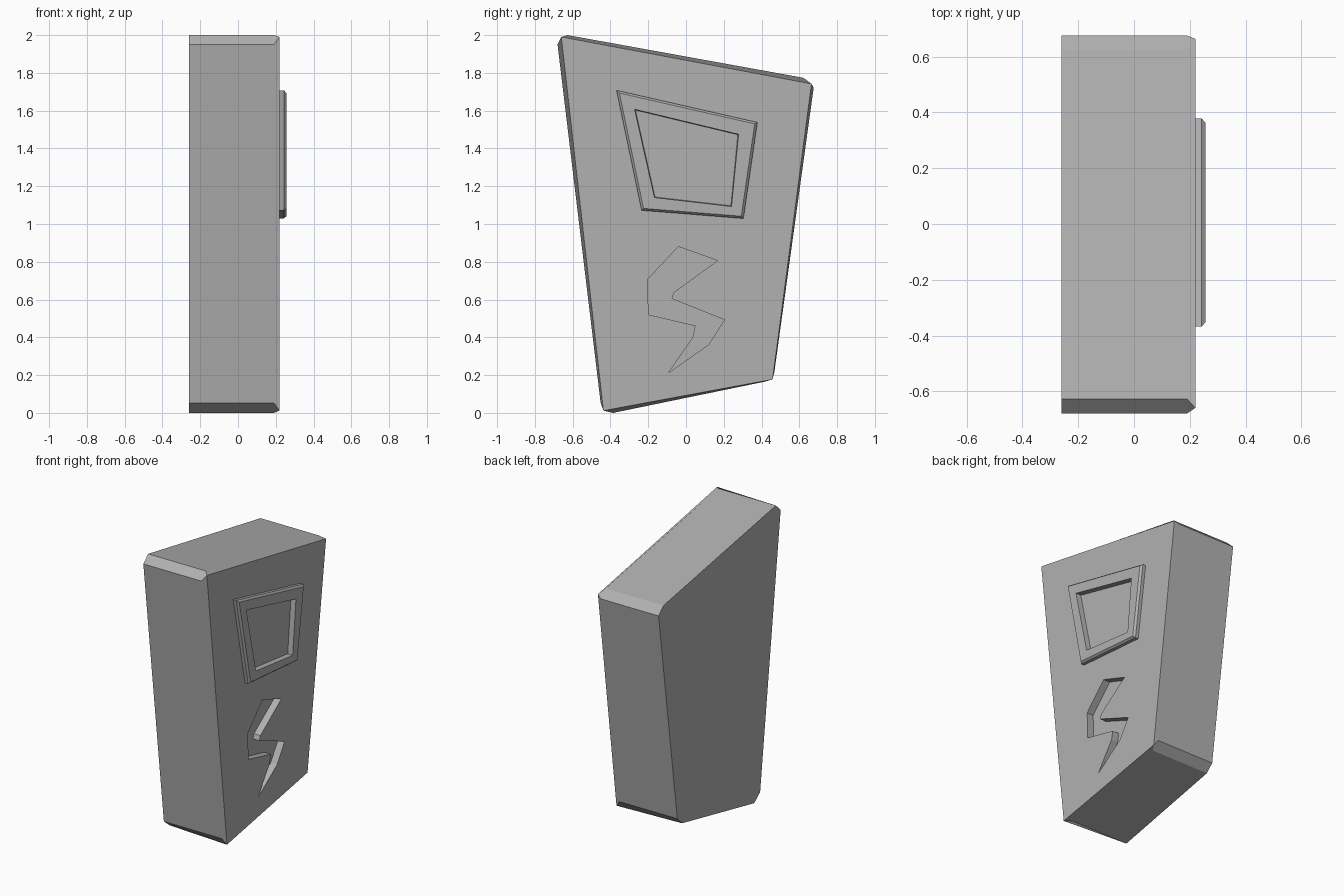
import bpy, bmesh

if "Cube" in bpy.data.objects:
    bpy.data.objects.remove(bpy.data.objects["Cube"])

# Mid-grey surface shared by every part
grey = bpy.data.materials.new("dark_grey")
grey.diffuse_color = (0.44, 0.44, 0.44, 1.0)
grey.use_nodes = True
grey.node_tree.nodes["Principled BSDF"].inputs["Base Color"].default_value = grey.diffuse_color


def make(name, verts, faces):
    me = bpy.data.meshes.new(name)
    me.from_pydata(verts, [], faces)
    bm = bmesh.new()
    bm.from_mesh(me)
    bmesh.ops.recalc_face_normals(bm, faces=bm.faces)
    bm.to_mesh(me)
    bm.free()
    me.materials.append(grey)
    ob = bpy.data.objects.new(name, me)
    bpy.context.collection.objects.link(ob)
    return ob


def ring(points, x):
    return [(x, y, z) for y, z in points]


def bridge(a, b, n):
    """Quads between two rings whose first indices are a and b."""
    return [(a + i, a + (i + 1) % n, b + (i + 1) % n, b + i) for i in range(n)]


def scaled(points, s):
    cy = sum(p[0] for p in points) / len(points)
    cz = sum(p[1] for p in points) / len(points)
    return [(cy + (y - cy) * s, cz + (z - cz) * s) for y, z in points]


# Body: clipped-corner profile whose corners come to a point on the front face
clipped = [(-0.68, 1.95), (-0.627, 2.0), (0.622, 1.774), (0.676, 1.722),
           (0.468, 0.217), (0.415, 0.165), (-0.386, 0.0), (-0.452, 0.053)]
face = [(-0.66, 1.99), (0.664, 1.742), (0.458, 0.177), (-0.437, 0.012)]
verts = ring(clipped, -0.26) + ring(clipped, 0.19) + ring(face, 0.22)
faces = [tuple(range(8)), (16, 17, 18, 19)]
for c in range(4):
    a, b, n = 2 * c, 2 * c + 1, (2 * c + 2) % 8
    faces.append((a, b, 8 + b, 16 + c, 8 + a))                        # corner
    faces.append((b, n, 8 + n, 16 + (c + 1) % 4, 16 + c, 8 + b))      # side
body = make("body", verts, faces)

# Zigzag recess cut into the face
zigzag = [(-0.04, 0.88), (0.167, 0.806), (-0.066, 0.637), (-0.077, 0.605),
          (0.204, 0.493), (0.119, 0.361), (-0.093, 0.212), (0.04, 0.403),
          (0.05, 0.462), (-0.198, 0.52), (-0.204, 0.706)]
n = len(zigzag)
cutter = make("zigzag_cutter", ring(zigzag, 0.17) + ring(zigzag, 0.30),
              [tuple(range(n)), tuple(range(n, 2 * n))] + bridge(0, n, n))
cutter.hide_render = True
cutter.hide_viewport = True
cut = body.modifiers.new("zigzag_recess", 'BOOLEAN')
cut.operation = 'DIFFERENCE'
cut.solver = 'EXACT'
cut.object = cutter

# Raised window frame with a bevelled outer rim
outer = [(-0.368, 1.708), (0.378, 1.538), (0.304, 1.029), (-0.235, 1.072)]
inner = [(-0.272, 1.607), (0.278, 1.475), (0.241, 1.093), (-0.167, 1.14)]
rings = [ring(outer, 0.22), ring(outer, 0.243), ring(scaled(outer, 0.96), 0.256),
         ring(inner, 0.256), ring(scaled(inner, 0.985), 0.22)]
frame = make("window_frame", sum(rings, []),
             sum([bridge(4 * i, 4 * ((i + 1) % 5), 4) for i in range(5)], []))

# Soft shading over the shallow edges of the body
bpy.ops.object.select_all(action='DESELECT')
body.select_set(True)
bpy.context.view_layer.objects.active = body
bpy.ops.object.shade_smooth_by_angle(angle=0.45)
